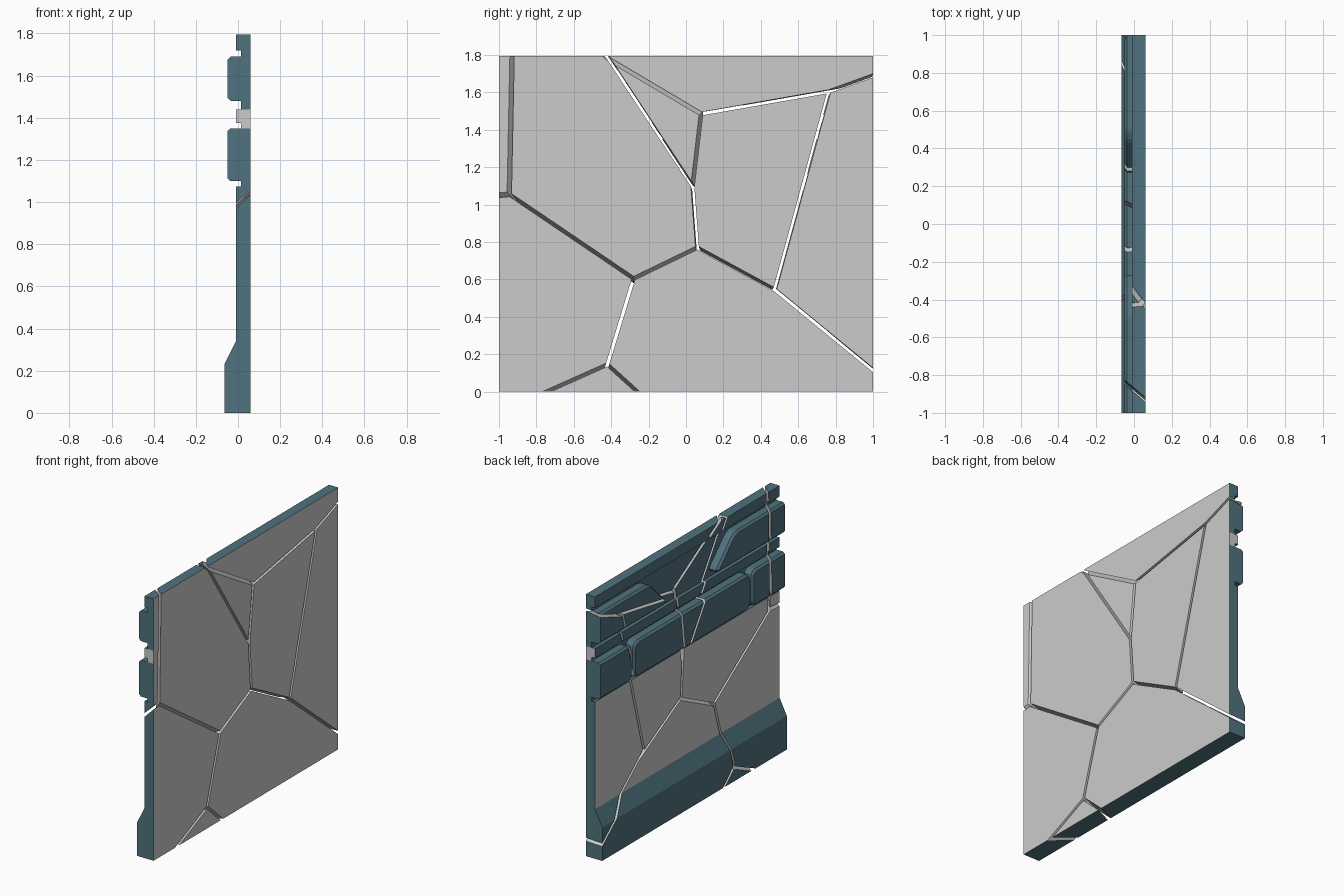
import bpy, bmesh
from mathutils import Vector

if "Cube" in bpy.data.objects:
    bpy.data.objects.remove(bpy.data.objects["Cube"])

BACK, FACE, RECESS, LEDGE = 0.06, -0.01, 0.015, -0.05
GAP = 0.009

teal = bpy.data.materials.new("teal_paint")
teal.diffuse_color = (0.08, 0.17, 0.21, 1)
teal.use_nodes = True
teal.node_tree.nodes["Principled BSDF"].inputs["Base Color"].default_value = teal.diffuse_color


def prism(bm, pts, to3d, vec):
    """Extrude a flat outline along vec into a closed solid."""
    f = bm.faces.new([bm.verts.new(to3d(*p)) for p in pts])
    r = bmesh.ops.extrude_face_region(bm, geom=[f], use_keep_orig=True)
    moved = [v for v in r["geom"] if isinstance(v, bmesh.types.BMVert)]
    bmesh.ops.translate(bm, verts=moved, vec=vec)
    bmesh.ops.recalc_face_normals(bm, faces=bm.faces[:])


def ledge(pts):
    """Raised bumper block: rounded corners, chamfered front rim."""
    bm = bmesh.new()
    prism(bm, pts, lambda y, z: (0.02, y, z), (LEDGE - 0.02, 0, 0))
    corners = [e for e in bm.edges if abs(e.verts[0].co.x - e.verts[1].co.x) > 0.01
               and abs(e.verts[0].co.y) < 0.99]
    bmesh.ops.bevel(bm, geom=corners, offset=0.045, segments=3, profile=0.5, affect='EDGES')
    rim = [e for e in bm.edges if all(v.co.x < LEDGE + 0.001 for v in e.verts)
           and not all(abs(v.co.y) > 0.99 for v in e.verts)]
    bmesh.ops.bevel(bm, geom=rim, offset=0.014, segments=1, affect='EDGES')
    me = bpy.data.meshes.new("ledge")
    bm.to_mesh(me)
    bm.free()
    return me


# whole wall: skirting, slab and two horizontal channels in one profile
wall = bmesh.new()
profile = [(BACK, 0), (BACK, 1.795), (FACE, 1.795), (FACE, 1.72), (RECESS, 1.72),
           (RECESS, 1.44), (FACE, 1.44), (FACE, 1.375), (RECESS, 1.375), (RECESS, 1.075),
           (FACE, 1.075), (FACE, 0.34), (-0.065, 0.23), (-0.065, 0)]
prism(wall, profile, lambda x, z: (x, -1, z), (0, 2, 0))
for z in (1.1, 1.35, 1.44):
    bmesh.ops.bisect_plane(wall, geom=wall.verts[:] + wall.edges[:] + wall.faces[:],
                           plane_co=(0, 0, z), plane_no=(0, 0, 1))

# bumper blocks: lower row of three, upper row of two slanted ones
blocks = [[(-0.63, 1.1), (0.63, 1.1), (0.63, 1.35), (-0.63, 1.35)]]
for s in (-1, 1):
    blocks.append([(s, 1.1), (s * 0.65, 1.1), (s * 0.65, 1.35), (s, 1.35)])
    blocks.append([(s, 1.48), (s * 0.25, 1.48), (s * 0.46, 1.69), (s, 1.69)])
for b in blocks:
    me = ledge(b)
    wall.from_mesh(me)
    bpy.data.meshes.remove(me)

# paint: bare back, bare middle field and bare strips on the ends
for f in wall.faces:
    c, n = f.calc_center_median(), f.normal
    bare = n.x > 0.9 or (n.x < -0.9 and 0.34 < c.z < 1.08 and c.x > -0.02)
    bare = bare or (abs(n.y) > 0.9 and 1.35 < c.z < 1.44 and c.x > FACE)
    f.material_index = 0 if bare else 1
whole = bpy.data.meshes.new("whole_wall")
wall.to_mesh(whole)
wall.free()

# crack junctions: (y, z) on the back, (y, z) on the face
N = {
    'A': (.475, .545, .475, .54), 'B': (.06, .77, .066, .735), 'C': (-.28, .605, -.295, .566),
    'D': (-.42, .145, -.425, .118), 'E': (-.945, 1.055, -.885, .99), 'F': (.035, 1.1, .05, 1.0),
    'G': (.08, 1.485, .12, 1.505), 'H': (.765, 1.605, .75, 1.585), 'T': (-.41, 1.775, -.42, 1.85),
    'U': (-.45, 1.81, -.49, 1.91), 'V': (-.93, 1.8, -.87, 1.8), 'L': (-1, 1.05, -1, .98),
    'P': (-.745, 0, -.68, 0), 'Q': (-.26, 0, -.29, 0), 'R': (1, .115, 1, .115),
    'S': (1, 1.69, 1, 1.685),
}
# shards: bounding cracks and a point inside
SHARDS = {
    "lower_right": ("RA AB BC CD DQ", .2, .3), "foot_chip": ("PD DQ", -.45, .04),
    "lower_left": ("PD CD CE EL", -.75, .5), "left_strip": ("EL EV", -.97, 1.4),
    "middle_left": ("EV CE BC BF FT TU", -.4, 1.1), "wedge": ("FG GT FT", -.05, 1.4),
    "middle_right": ("AB BF FG GH HA", .4, 1.0), "right": ("RA HA HS", .9, 1.0),
    "top": ("HS GH GT TU", .2, 1.7),
}


def crack_plane(pair):
    a, b = N[pair[0]], N[pair[1]]
    p, q = Vector((BACK, a[0], a[1])), Vector((BACK, b[0], b[1]))
    m = Vector((FACE, (a[2] + b[2]) / 2, (a[3] + b[3]) / 2))
    return (p + q) / 2, (q - p).cross(m - p).normalized()


# cut every shard out of the whole wall and cap the broken sides
for name, (cracks, y, z) in SHARDS.items():
    bm = bmesh.new()
    bm.from_mesh(whole)
    for pair in cracks.split():
        co, no = crack_plane(pair)
        if (Vector((0.025, y, z)) - co).dot(no) > 0:
            no = -no
        bmesh.ops.bisect_plane(bm, geom=bm.verts[:] + bm.edges[:] + bm.faces[:], dist=1e-5,
                               plane_co=co - no * GAP, plane_no=no, clear_outer=True)
        rim = [e for e in bm.edges if e.is_boundary]
        for f in bmesh.ops.holes_fill(bm, edges=rim, sides=0)["faces"]:
            f.material_index = 0
    bmesh.ops.recalc_face_normals(bm, faces=bm.faces[:])
    me = bpy.data.meshes.new(name + "_shard")
    bm.to_mesh(me)
    bm.free()
    me.materials.append(None)
    me.materials.append(teal)
    bpy.context.collection.objects.link(bpy.data.objects.new(name + "_shard", me))
bpy.data.meshes.remove(whole)
